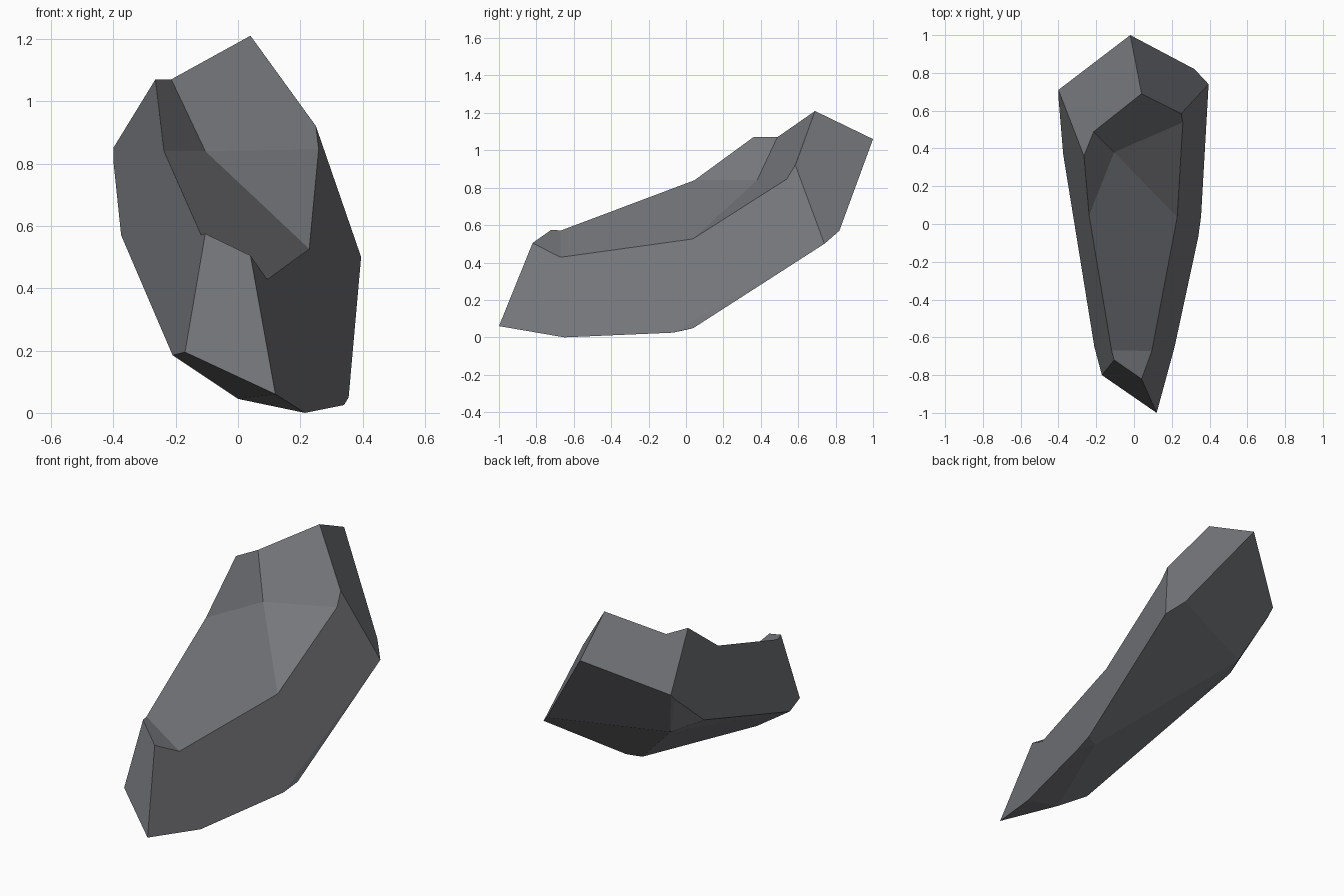
import bpy, bmesh, math
from mathutils import Vector

if "Cube" in bpy.data.objects:
    bpy.data.objects.remove(bpy.data.objects["Cube"])

stone = bpy.data.materials.new("stone grey")
stone.diffuse_color = (0.18, 0.185, 0.20, 1)
stone.use_nodes = True
stone.node_tree.nodes["Principled BSDF"].inputs["Base Color"].default_value = stone.diffuse_color


def make_object(name, bm):
    me = bpy.data.meshes.new(name)
    bm.to_mesh(me)
    bm.free()
    me.materials.append(stone)
    ob = bpy.data.objects.new(name, me)
    bpy.context.collection.objects.link(ob)
    return ob


# Outer boulder: convex hull of its corners
corners = [
    (.04, .69, 1.21), (.25, .585, .92), (-.265, .36, 1.07), (-.21, .49, 1.07),   # top rim
    (.04, -.82, .505), (-.105, -.72, .575), (.12, -1, .06), (-.17, -.8, .195),   # front end
    (-.21, -.65, .185), (0, -.65, .045), (.215, -.65, 0), (.34, -.07, .025),     # underside
    (.355, .04, .05), (.28, 0, .04), (-.286, .55, .545),
    (.395, .74, .5), (.32, .82, .57), (-.02, 1, 1.06),                           # back end
    (-.4, .71, .85), (-.4, .67, .81), (-.375, .37, .57)]                         # left side
bm = bmesh.new()
for c in corners:
    bm.verts.new(c)
bmesh.ops.convex_hull(bm, input=bm.verts[:])
bmesh.ops.dissolve_limit(bm, angle_limit=math.radians(3), verts=bm.verts[:], edges=bm.edges[:])
bmesh.ops.recalc_face_normals(bm, faces=bm.faces[:])
rock = make_object("rock", bm)

# Hollow on top: a block kept only above five planes (point, x slope, y slope)
hollow = (-.105, .38, .84)
planes = [(hollow, -.668, .265), (hollow, -.268, .653), (hollow, -.63, 1.489),
          (hollow, -1.513, .6), ((.105, -.65, .415), -.674, -.27)]
bm = bmesh.new()
bmesh.ops.create_cube(bm, size=6)
for point, sx, sy in planes:
    res = bmesh.ops.bisect_plane(bm, geom=bm.verts[:] + bm.edges[:] + bm.faces[:],
                                 plane_co=point, plane_no=Vector((-sx, -sy, 1)), clear_inner=True)
    cut = [e for e in res["geom_cut"] if isinstance(e, bmesh.types.BMEdge)]
    bmesh.ops.contextual_create(bm, geom=cut)
bmesh.ops.recalc_face_normals(bm, faces=bm.faces[:])
cutter = make_object("hollow_cutter", bm)
cutter.hide_render = True

mod = rock.modifiers.new("hollow", 'BOOLEAN')
mod.operation = 'DIFFERENCE'
mod.solver = 'EXACT'
mod.object = cutter
bpy.context.view_layer.objects.active = rock
bpy.ops.object.modifier_apply(modifier=mod.name)
bpy.data.objects.remove(cutter)
